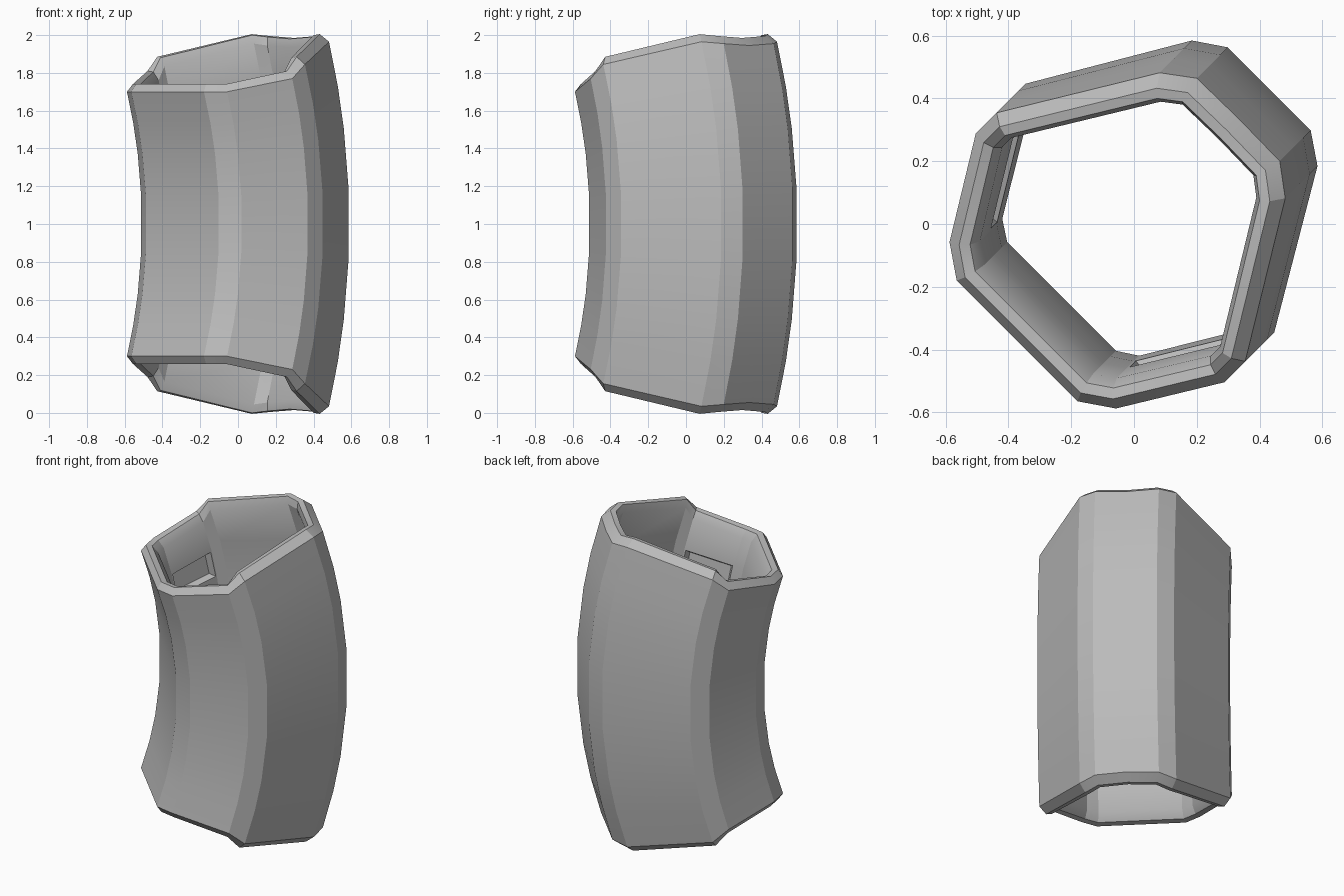
import bpy, bmesh, math
from mathutils import Vector

if "Cube" in bpy.data.objects:
    bpy.data.objects.remove(bpy.data.objects["Cube"])

BEND = 2.6            # distance from the bend axis to the tube centre
MID = 1.0             # height of the mirror plane

# Half section: bend direction, sideways, height of the end above the middle
half = [(.615, 0, .945), (.615, .187, .955), (.55, .283, .965), (.078, .56, .845),
        (-.035, .56, .77), (-.345, .375, .70), (-.412, .272, .70), (-.412, 0, .70)]
section = half + [(u, -v, h) for u, v, h in half[-2:0:-1]]
N = len(section)


def inset(points, distance):
    """Move every side of the section inward by the same distance."""
    result = []
    for i, (u, v, h) in enumerate(points):
        p = Vector((u, v))
        a = (p - Vector(points[i - 1][:2])).normalized()
        b = (Vector(points[(i + 1) % N][:2]) - p).normalized()
        na, nb = Vector((-a.y, a.x)), Vector((-b.y, b.x))
        q = p + (na + nb) * distance / (1 + na.dot(nb))
        result.append((q.x, q.y, h))
    return result


def ring(bm, distance, t, lift):
    """One loop around the tube, at part t of the way from middle to end."""
    verts = []
    for u, v, h in inset(section, distance):
        r = u + BEND
        angle = t * math.asin((h + lift) / r)
        w = r * math.cos(angle) - BEND
        verts.append(bm.verts.new(((w - v) / math.sqrt(2), (w + v) / math.sqrt(2),
                                   MID + r * math.sin(angle))))
    return verts


# Loops run up the outside, over the top rim, down the inside, round the bottom rim
steps = [-1, -.75, -.52, -.2, .2, .52, .75, 1]
rim = [(.038, .04), (.07, .035)]
path = [(0, t, 0) for t in steps]
path += [(d, 1, lift) for d, lift in rim]
path += [(.09, t, -.01) for t in reversed(steps)]
path += [(d, -1, lift) for d, lift in reversed(rim)]

bm = bmesh.new()
loops = [ring(bm, *p) for p in path]
slots = []
for k, lower in enumerate(loops):
    upper = loops[(k + 1) % len(loops)]
    for i in range(N):
        j = (i + 1) % N
        face = bm.faces.new((lower[i], lower[j], upper[j], upper[i]))
        # Inner side walls that carry a bevelled slot
        ts = {path[k][1], path[(k + 1) % len(path)][1]}
        if path[k][0] == .09 and ts in ({.52, .75}, {-.52, -.75}) and i in (4, N - 5):
            slots.append(face)
bmesh.ops.recalc_face_normals(bm, faces=bm.faces[:])

# Slots sunk into the inner walls
bmesh.ops.inset_individual(bm, faces=slots, thickness=.012, depth=0)
bmesh.ops.inset_individual(bm, faces=slots, thickness=.025, depth=-.035)

mesh = bpy.data.meshes.new("bent_tube")
bm.to_mesh(mesh)
bm.free()
tube = bpy.data.objects.new("bent_tube", mesh)
bpy.context.collection.objects.link(tube)

# Plain grey material
grey = bpy.data.materials.new("mid_grey")
grey.use_nodes = True
colour = (.5, .5, .5, 1)
grey.diffuse_color = colour
grey.node_tree.nodes["Principled BSDF"].inputs["Base Color"].default_value = colour
mesh.materials.append(grey)

# Smooth along the bend, crisp at the corners
bpy.context.view_layer.objects.active = tube
tube.select_set(True)
bpy.ops.object.shade_smooth_by_angle(angle=math.radians(24))
